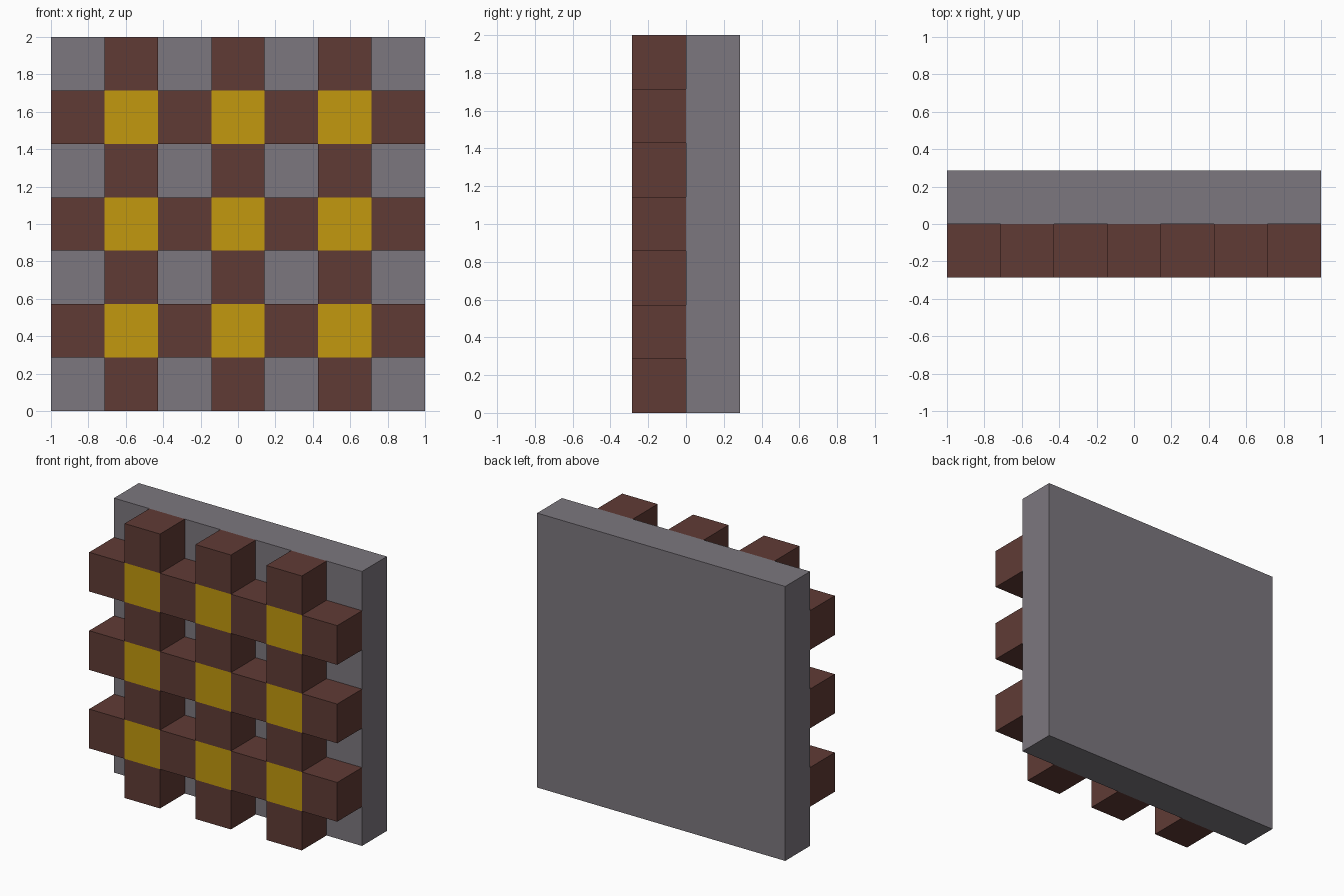
import bpy, bmesh
from mathutils import Matrix, Vector

cube = bpy.data.objects.get("Cube")
if cube:
    bpy.data.objects.remove(cube, do_unlink=True)

CELLS = 7
U = 2 / CELLS  # one grid cell


def srgb(r, g, b):
    lin = [c / 12.92 if c <= 0.04045 else ((c + 0.055) / 1.055) ** 2.4
           for c in (r / 255, g / 255, b / 255)]
    return (*lin, 1)


def material(name, color):
    m = bpy.data.materials.new(name)
    m.use_nodes = True
    m.diffuse_color = color
    m.node_tree.nodes["Principled BSDF"].inputs["Base Color"].default_value = color
    return m


def add_object(name, bm, mats):
    bmesh.ops.recalc_face_normals(bm, faces=bm.faces)
    mesh = bpy.data.meshes.new(name)
    bm.to_mesh(mesh)
    bm.free()
    for m in mats:
        mesh.materials.append(m)
    obj = bpy.data.objects.new(name, mesh)
    bpy.context.collection.objects.link(obj)
    return obj


stone = material("grey stone", srgb(124, 119, 126))
wood = material("brown wood", srgb(96, 59, 53))
gold = material("gold", srgb(194, 152, 14))

# Back wall slab
bm = bmesh.new()
bmesh.ops.create_cube(bm, size=1, matrix=Matrix.Translation((0, U / 2, 1))
                      @ Matrix.Diagonal((2, U, 2, 1)))
add_object("back_wall", bm, [stone])


def cell(face):
    c = face.calc_center_median()
    return int((c.x + 1) / U), int(c.z / U)


# Crossed bars: a grid of cells with the gaps removed, extruded forward
bm = bmesh.new()
bmesh.ops.create_grid(bm, x_segments=CELLS, y_segments=CELLS, size=1,
                      matrix=Matrix.Translation((0, 0, 1)) @ Matrix.Rotation(1.5707963, 4, "X"))
gaps = [f for f in bm.faces if all(i % 2 == 0 for i in cell(f))]
bmesh.ops.delete(bm, geom=gaps, context="FACES")
front = bmesh.ops.extrude_face_region(bm, geom=bm.faces[:], use_keep_orig=True)["geom"]
bmesh.ops.translate(bm, vec=Vector((0, -U, 0)),
                    verts=[v for v in front if isinstance(v, bmesh.types.BMVert)])

# Gold squares on the front where the bars cross
for f in front:
    if isinstance(f, bmesh.types.BMFace) and all(i % 2 == 1 for i in cell(f)):
        f.material_index = 1
add_object("grille_bars", bm, [wood, gold])
